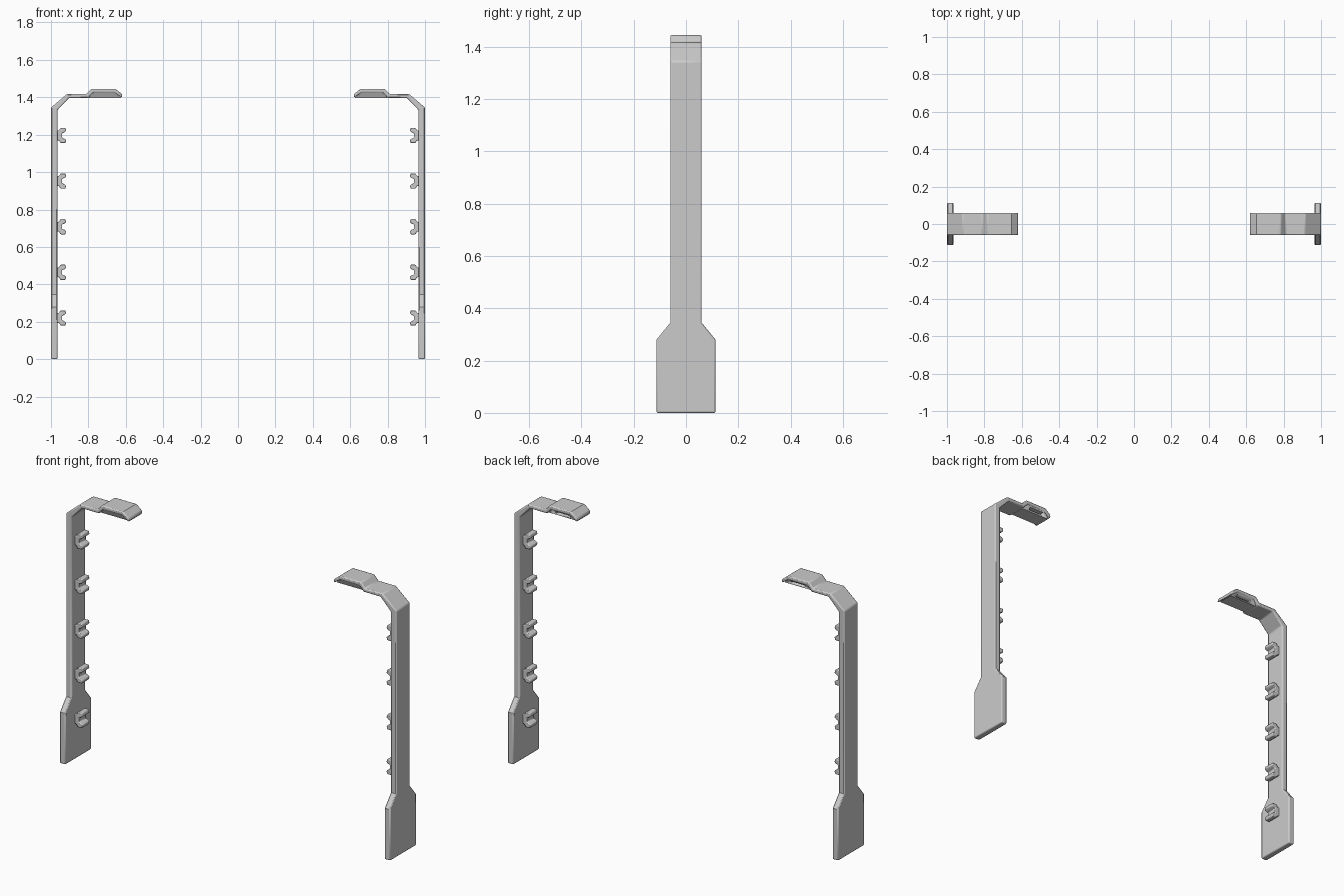
import bpy, bmesh, math
from mathutils import Matrix

cube = bpy.data.objects.get("Cube")
if cube:
    bpy.data.objects.remove(cube, do_unlink=True)

grey = bpy.data.materials.new("light grey metal")
grey.use_nodes = True
colour = (0.6, 0.6, 0.6, 1)
grey.diffuse_color = colour
grey.node_tree.nodes["Principled BSDF"].inputs["Base Color"].default_value = colour


def loft(name, sections, side, bevel=0.0, segments=2):
    """Skin a chain of equal-sized point rings, close both ends and mirror by side."""
    bm = bmesh.new()
    rings = [[bm.verts.new((x * side, y, z)) for x, y, z in s] for s in sections]
    for a, b in zip(rings, rings[1:]):
        for i in range(len(a)):
            j = (i + 1) % len(a)
            bm.faces.new((a[i], a[j], b[j], b[i]))
    bm.faces.new(rings[0])
    bm.faces.new(rings[-1])
    bmesh.ops.recalc_face_normals(bm, faces=bm.faces)
    mesh = bpy.data.meshes.new(name)
    bm.to_mesh(mesh)
    bm.free()
    ob = bpy.data.objects.new(name, mesh)
    bpy.context.collection.objects.link(ob)
    mesh.materials.append(grey)
    bpy.ops.object.select_all(action="DESELECT")
    bpy.context.view_layer.objects.active = ob
    ob.select_set(True)
    bpy.ops.object.shade_smooth_by_angle(angle=math.radians(35))
    if bevel:
        mod = ob.modifiers.new("soft edges", "BEVEL")
        mod.width, mod.segments = bevel, segments
        mod.limit_method, mod.angle_limit = "ANGLE", math.radians(40)
    return ob


# Bent strip: outer x, outer z, inner x, inner z, half width
STRIP = [
    (1, 0, .965, 0, .113),
    (1, .28, .965, .28, .113),
    (1, .345, .965, .345, .06),
    (1, 1.345, .965, 1.332, .06),
    (.915, 1.417, .902, 1.397, .06),
    (.81, 1.417, .80, 1.397, .06),
    (.785, 1.445, .775, 1.425, .06),
    (.655, 1.445, .66, 1.425, .06),
    (.62, 1.417, .62, 1.398, .06),
]

# Clip profile: distance from the strip, height; upper half only
CLIP = [(-.003, .026), (.008, .026), (.016, .041), (.042, .041),
        (.046, .024), (.036, .016), (.024, .012)]

for side, word in ((1, "left"), (-1, "right")):
    loft(word + "_bent_strip",
         [[(ox, -w, oz), (ox, w, oz), (ix, w, iz), (ix, -w, iz)]
          for ox, oz, ix, iz, w in STRIP], side, .006)

    # Tapered block under the raised end of the arm
    block = loft(word + "_arm_block",
                 [[(a, -w, z), (b, -w, z), (b, w, z), (a, w, z)]
                  for a, b, w, z in ((.625, .80, .042, 1.397),
                                     (.655, .78, .057, 1.43))], side)

    # Slot in the rear face of the block
    cutter = loft(word + "_slot_cutter",
                  [[(.665, y, 1.404), (.755, y, 1.404), (.755, y, 1.418), (.665, y, 1.418)]
                   for y in (.025, .08)], side)
    cutter.hide_render = True
    cutter.hide_viewport = True
    cut = block.modifiers.new("slot", "BOOLEAN")
    cut.operation, cut.object, cut.solver = "DIFFERENCE", cutter, "EXACT"

    # Row of notched clips on the inner face
    outline = CLIP + [(u, -h) for u, h in reversed(CLIP)]
    for n in range(5):
        z = .22 + .244 * n
        loft(f"{word}_clip_{n + 1}",
             [[(.965 - u, y, z + h) for u, h in outline] for y in (-.032, .032)],
             side, .004)
